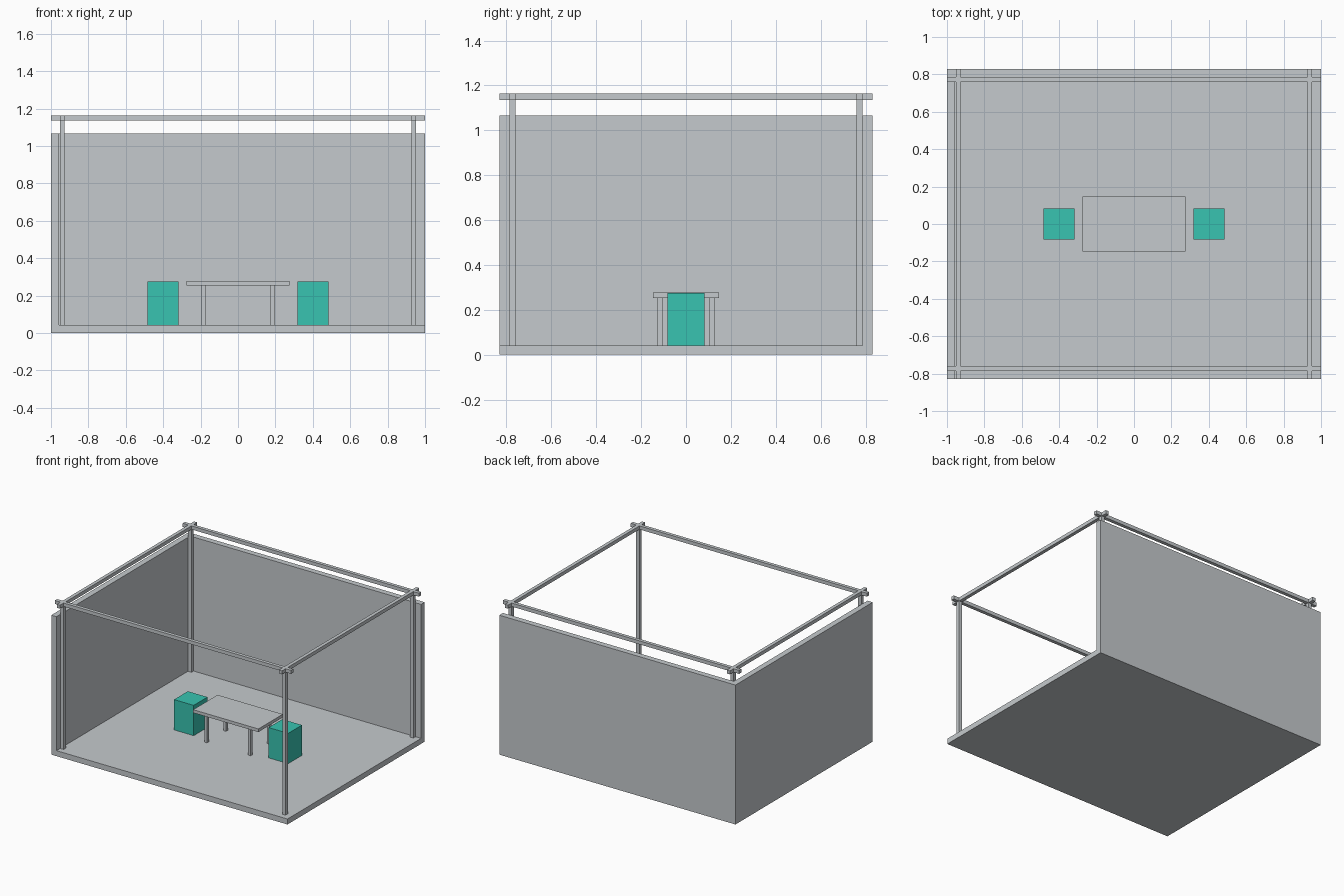
import bpy
import bmesh
from mathutils import Vector

cube = bpy.data.objects.get("Cube")
if cube:
    bpy.data.objects.remove(cube, do_unlink=True)


def material(name, rgb):
    mat = bpy.data.materials.new(name)
    mat.use_nodes = True
    mat.diffuse_color = (*rgb, 1)
    bsdf = next(n for n in mat.node_tree.nodes if n.type == "BSDF_PRINCIPLED")
    bsdf.inputs["Base Color"].default_value = (*rgb, 1)
    return mat


GREY = material("light grey", (0.56, 0.59, 0.61))
TEAL = material("teal", (0.04, 0.55, 0.44))


def prism(name, outline, z0, z1, mat):
    """Extrude a flat outline from z0 up to z1."""
    bm = bmesh.new()
    face = bm.faces.new([bm.verts.new((x, y, z0)) for x, y in outline])
    out = bmesh.ops.extrude_face_region(bm, geom=[face])
    top = [v for v in out["geom"] if isinstance(v, bmesh.types.BMVert)]
    bmesh.ops.translate(bm, verts=top, vec=Vector((0, 0, z1 - z0)))
    bmesh.ops.recalc_face_normals(bm, faces=bm.faces)
    mesh = bpy.data.meshes.new(name)
    bm.to_mesh(mesh)
    bm.free()
    mesh.materials.append(mat)
    obj = bpy.data.objects.new(name, mesh)
    bpy.context.collection.objects.link(obj)
    return obj


def box(name, cx, cy, hx, hy, z0, z1, mat=GREY):
    """Box centred on cx, cy with half sizes hx, hy."""
    corners = [(cx + sx * hx, cy + sy * hy)
               for sx, sy in ((-1, -1), (1, -1), (1, 1), (-1, 1))]
    return prism(name, corners, z0, z1, mat)


HX, HY = 1.0, 0.83         # half size of the room
WALL = 0.044               # wall thickness
FLOOR = 0.042              # floor top
BEAM0, BEAM1 = 1.136, 1.163
BAR = 0.0133               # half width of posts and beams
PX, PY = HX - WALL - BAR - 0.003, HY - WALL - BAR

# Floor and the L-shaped pair of walls on the -x side and the back
box("floor", 0, 0, HX, HY, 0, FLOOR)
ix, iy = WALL - HX, HY - WALL
prism("corner_walls",
      [(-HX, -HY), (ix, -HY), (ix, iy), (HX, iy), (HX, HY), (-HX, HY)],
      FLOOR, 1.067, GREY)

# Open frame: corner posts with crossing beams on top
SIDES_X = (("right", -1), ("left", 1))
SIDES_Y = (("front", -1), ("back", 1))
for xn, sx in SIDES_X:
    box(f"{xn}_beam", sx * PX, 0, BAR, HY, BEAM0, BEAM1)
    for yn, sy in SIDES_Y:
        box(f"{yn}_{xn}_post", sx * PX, sy * PY, BAR, BAR, FLOOR, BEAM0)
for yn, sy in SIDES_Y:
    box(f"{yn}_beam", 0, sy * PY, HX, BAR, BEAM0, BEAM1)

# Table
box("table_top", 0, 0, 0.276, 0.148, 0.253, 0.277)
for xn, sx in SIDES_X:
    for yn, sy in SIDES_Y:
        box(f"table_{yn}_{xn}_leg", sx * 0.185, sy * 0.115,
            0.011, 0.011, FLOOR, 0.253)

# Block stools at both ends of the table
for xn, sx in SIDES_X:
    box(f"{xn}_stool", sx * 0.4, 0, 0.083, 0.083, FLOOR, 0.274, TEAL)
